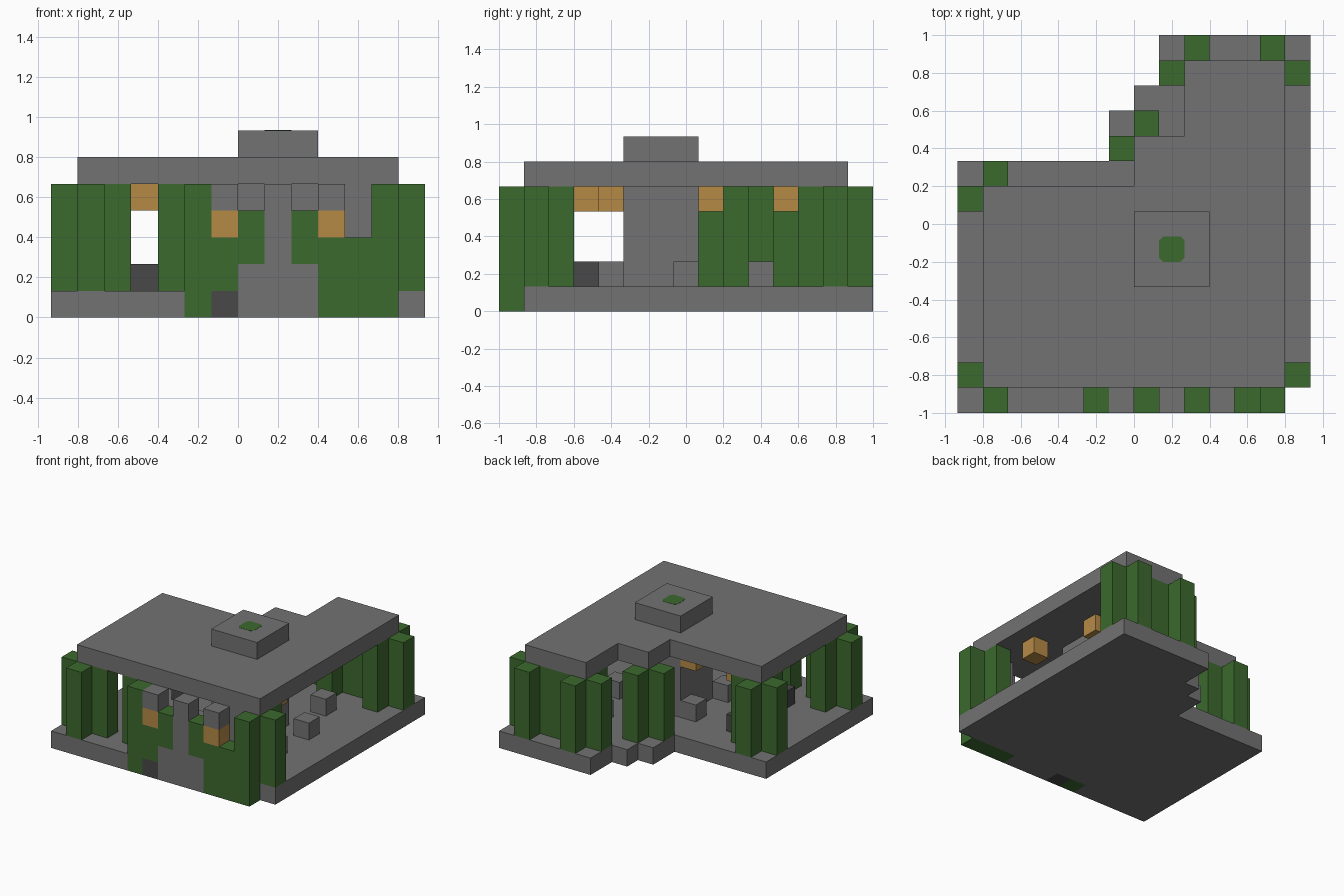
import bpy, bmesh, math
from mathutils import Vector

cube = bpy.data.objects.get("Cube")
if cube:
    bpy.data.objects.remove(cube, do_unlink=True)

U = 2 / 15  # size of one building block


def material(name, rgb):
    m = bpy.data.materials.new(name)
    m.use_nodes = True
    m.diffuse_color = (*rgb, 1)
    m.node_tree.nodes["Principled BSDF"].inputs["Base Color"].default_value = (*rgb, 1)
    return m


STONE = material("grey stone", (0.17, 0.17, 0.17))
DARK = material("dark stone", (0.065, 0.065, 0.065))
LEAF = material("leaf green", (0.045, 0.144, 0.027))
LAMP = material("amber lamp", (0.47, 0.255, 0.062))


def place(x, y, z):
    return Vector(((x - 7) * U, (y - 7.5) * U, z * U))


def prism(name, outline, z0, z1, mat):
    """Extrude a plan outline, given in blocks, between two heights."""
    bm = bmesh.new()
    base = bm.faces.new([bm.verts.new(place(x, y, z0)) for x, y in outline])
    top = bmesh.ops.extrude_face_region(bm, geom=[base])["geom"]
    bmesh.ops.translate(bm, vec=(0, 0, (z1 - z0) * U),
                        verts=[v for v in top if isinstance(v, bmesh.types.BMVert)])
    bmesh.ops.recalc_face_normals(bm, faces=bm.faces)
    mesh = bpy.data.meshes.new(name)
    bm.to_mesh(mesh)
    bm.free()
    mesh.materials.append(mat)
    obj = bpy.data.objects.new(name, mesh)
    bpy.context.collection.objects.link(obj)
    return obj


def box(name, x, y, z0, z1, mat, w=1, d=1):
    return prism(name, [(x, y), (x + w, y), (x + w, y + d), (x, y + d)], z0, z1, mat)


# Stepped floor and roof slabs
prism("floor", [(0, 0), (5, 0), (5, 1), (14, 1), (14, 15), (8, 15), (8, 13),
                (7, 13), (7, 12), (6, 12), (6, 10), (0, 10)], 0, 1, STONE)
prism("roof", [(1, 1), (13, 1), (13, 14), (9, 14), (9, 11), (7, 11), (7, 9), (1, 9)],
      5, 6, STONE)

# Central core, roof cap and its green inlay
box("core", 7, 5, 1, 5, STONE, 3, 3)
box("roof_cap", 7, 5, 6, 7, STONE, 3, 3)
c = 0.15
prism("cap_inlay", [(8 + c, 6), (9 - c, 6), (9, 6 + c), (9, 7 - c),
                    (9 - c, 7), (8 + c, 7), (8, 7 - c), (8, 6 + c)], 6.98, 7.01, LEAF)

# Leafy pillars, grouped round each corner
pillars = [(0, 1), (1, 0), (2, 1), (1, 2),
           (13, 1), (12, 2),
           (0, 8), (1, 9), (1, 7), (2, 8),
           (13, 13), (12, 14), (11, 13), (12, 12),
           (8, 13), (9, 14), (9, 12), (10, 13),
           (6, 10), (7, 11), (4, 1)]
for x, y in pillars:
    box("leafy_pillar", x, y, 1, 5, LEAF)
box("stone_pillar", 11, 1, 1, 5, STONE)

# Front wall columns, listed from the ground up
KEY = {"g": ("wall_leaf", LEAF), "s": ("wall_stone", STONE),
       "d": ("wall_dark", DARK), "o": ("wall_lamp", LAMP)}
columns = ["ggggg", "dggos", "ssgg", "sssss", "ssgg", "gggos", "ggg", "ggggg"]
for i, column in enumerate(columns):
    start = 0
    for k in range(1, len(column) + 1):
        if k == len(column) or column[k] != column[start]:
            name, mat = KEY[column[start]]
            box(name, 5 + i, 0, start, k, mat)
            start = k

# Seats on the floor
for x, y in [(11, 4), (11, 7), (10, 10), (6, 7), (6, 4)]:
    box("stone_seat", x, y, 1, 2, STONE)
for x, y in [(3, 3), (3, 7)]:
    box("dark_seat", x, y, 1, 2, DARK)

# Lamps hanging under the roof
for x, y in [(3, 3), (3, 7), (6, 7), (6, 4), (11, 4), (10, 8), (10, 11)]:
    box("ceiling_lamp", x, y, 4, 5, LAMP)
